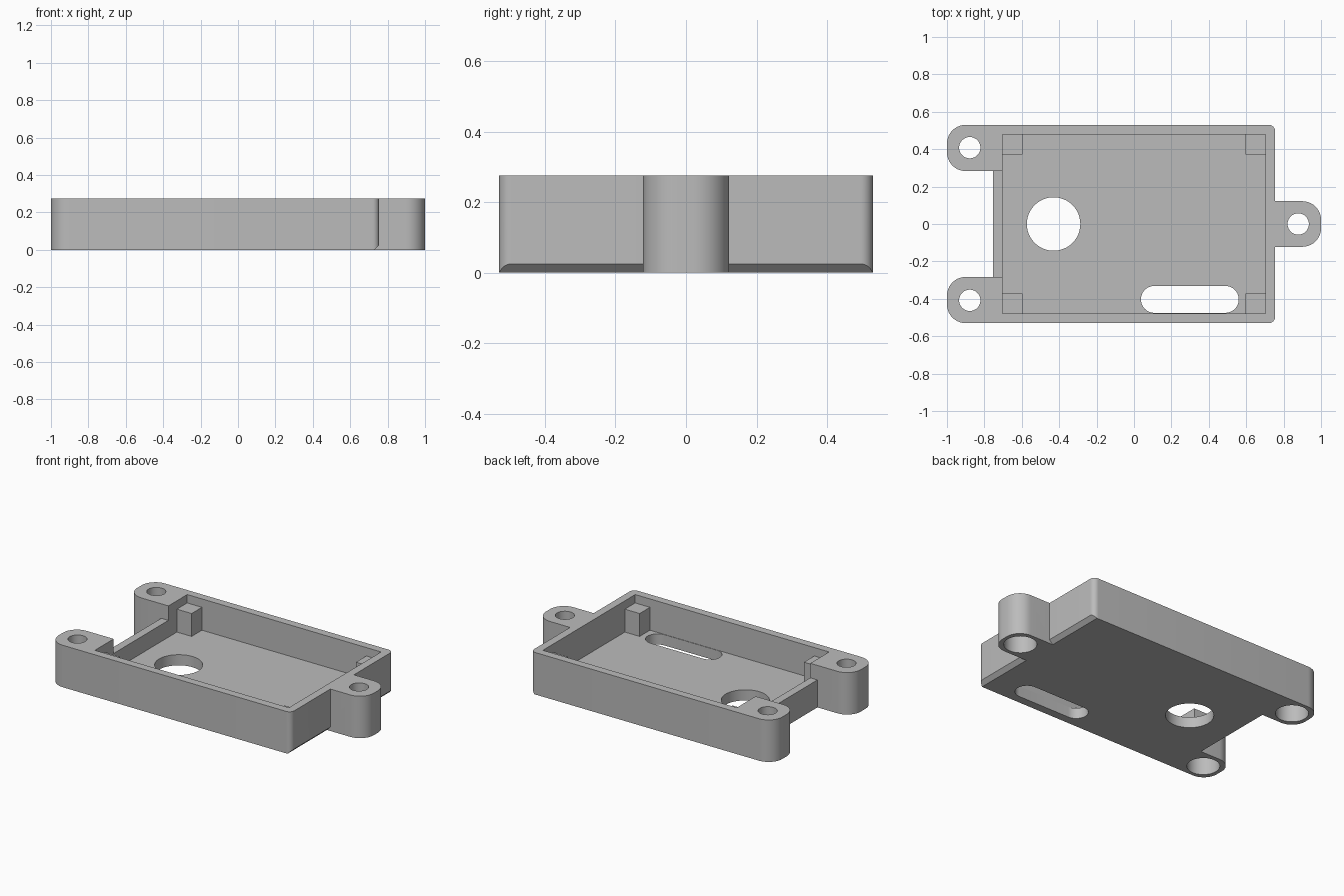
import bpy
import bmesh
from math import pi, cos, sin
from mathutils import Vector

if "Cube" in bpy.data.objects:
    bpy.data.objects.remove(bpy.data.objects["Cube"], do_unlink=True)

HEIGHT, FLOOR, POST_TOP, SILL = 0.275, 0.07, 0.22, 0.18
BODY_X, BODY_Y = 0.755, 0.53
CAVITY_X, CAVITY_Y = 0.703, 0.478
EAR, LUG = 0.283, 0.122
POST = 0.107
OVER = 0.05

grey = bpy.data.materials.new("plain grey")
grey.use_nodes = True
grey.diffuse_color = (0.5, 0.5, 0.5, 1)
grey.node_tree.nodes["Principled BSDF"].inputs["Base Color"].default_value = grey.diffuse_color


def rounded(corners, steps=10):
    """Outline from (x, y, radius) right-angle corners."""
    points = []
    for i, (x, y, r) in enumerate(corners):
        p = Vector((x, y))
        if r == 0:
            points.append(p)
            continue
        before = (Vector(corners[i - 1][:2]) - p).normalized()
        after = (Vector(corners[(i + 1) % len(corners)][:2]) - p).normalized()
        centre = p + (before + after) * r
        for k in range(steps + 1):
            a = pi / 2 * k / steps
            points.append(centre - after * r * cos(a) - before * r * sin(a))
    return points


def circle(x, y, r, steps=48):
    return [(x + r * cos(2 * pi * k / steps), y + r * sin(2 * pi * k / steps))
            for k in range(steps)]


def box(x0, x1, y0, y1, r=0):
    return rounded([(x0, y0, r), (x1, y0, r), (x1, y1, r), (x0, y1, r)])


def prism(name, outline, z0, z1):
    bm = bmesh.new()
    face = bm.faces.new([bm.verts.new((p[0], p[1], z0)) for p in outline])
    top = bmesh.ops.extrude_face_region(bm, geom=[face])["geom"]
    bmesh.ops.translate(bm, vec=(0, 0, z1 - z0),
                        verts=[v for v in top if isinstance(v, bmesh.types.BMVert)])
    bmesh.ops.recalc_face_normals(bm, faces=bm.faces)
    mesh = bpy.data.meshes.new(name)
    bm.to_mesh(mesh)
    bm.free()
    mesh.materials.append(grey)
    obj = bpy.data.objects.new(name, mesh)
    bpy.context.collection.objects.link(obj)
    return obj


def combine(target, tool, operation="DIFFERENCE"):
    mod = target.modifiers.new(tool.name, "BOOLEAN")
    mod.operation, mod.solver, mod.object = operation, "EXACT", tool
    bpy.context.view_layer.objects.active = target
    bpy.ops.object.modifier_apply(modifier=mod.name)
    bpy.data.objects.remove(tool, do_unlink=True)


# Tray with two ears on one end and a single lug on the other
body = prism("enclosure_tray", rounded([
    (-1, -BODY_Y, 0.1), (BODY_X, -BODY_Y, 0.035), (BODY_X, -LUG, 0),
    (1, -LUG, 0.1), (1, LUG, 0.1), (BODY_X, LUG, 0),
    (BODY_X, BODY_Y, 0.035), (-1, BODY_Y, 0.1), (-1, EAR, 0.1),
    (-BODY_X, EAR, 0), (-BODY_X, -EAR, 0), (-1, -EAR, 0.1)]), 0, HEIGHT)

# Cavity and lowered end wall
combine(body, prism("cavity", box(-CAVITY_X, CAVITY_X, -CAVITY_Y, CAVITY_Y),
                    FLOOR, HEIGHT + OVER))
combine(body, prism("end_wall_gap", box(-BODY_X - OVER, -CAVITY_X + OVER, -EAR, EAR),
                    SILL, HEIGHT + OVER))

# Corner posts, sunk slightly into walls and floor
for sx in (-1, 1):
    for sy in (-1, 1):
        xs = sorted((sx * (CAVITY_X - POST), sx * (CAVITY_X + 0.01)))
        ys = sorted((sy * (CAVITY_Y - POST), sy * (CAVITY_Y + 0.01)))
        combine(body, prism("corner_post", box(*xs, *ys), FLOOR - 0.01, POST_TOP), "UNION")

# Round opening and slot in the floor
combine(body, prism("round_opening", circle(-0.43, 0, 0.143), -OVER, FLOOR + OVER))
combine(body, prism("slot", box(0.037, 0.56, -0.475, -0.331, 0.0719), -OVER, FLOOR + OVER))

# Screw holes with wide bores from below
for x, y in ((-0.878, 0.408), (-0.878, -0.408), (0.878, 0)):
    combine(body, prism("screw_hole", circle(x, y, 0.057), -OVER, HEIGHT + OVER))
    combine(body, prism("screw_bore", circle(x, y, 0.098), -OVER, SILL))

# Bevelled lower edge on either side of the lug
for y0, y1 in ((-BODY_Y - OVER, -LUG), (LUG, BODY_Y + OVER)):
    wedge = prism("edge_bevel", box(BODY_X - 0.075, BODY_X + OVER, y0, y1), -OVER, 0.075)
    bm = bmesh.new()
    bm.from_mesh(wedge.data)
    cut = bmesh.ops.bisect_plane(bm, geom=bm.verts[:] + bm.edges[:] + bm.faces[:],
                                 plane_co=(BODY_X - 0.025, 0, 0), plane_no=(-1, 0, 1),
                                 clear_outer=True)["geom_cut"]
    bmesh.ops.contextual_create(bm, geom=[e for e in cut if isinstance(e, bmesh.types.BMEdge)])
    bmesh.ops.recalc_face_normals(bm, faces=bm.faces)
    bm.to_mesh(wedge.data)
    bm.free()
    combine(body, wedge)

bpy.ops.object.select_all(action="DESELECT")
body.select_set(True)
bpy.context.view_layer.objects.active = body
bpy.ops.object.shade_smooth_by_angle(angle=pi / 6)
